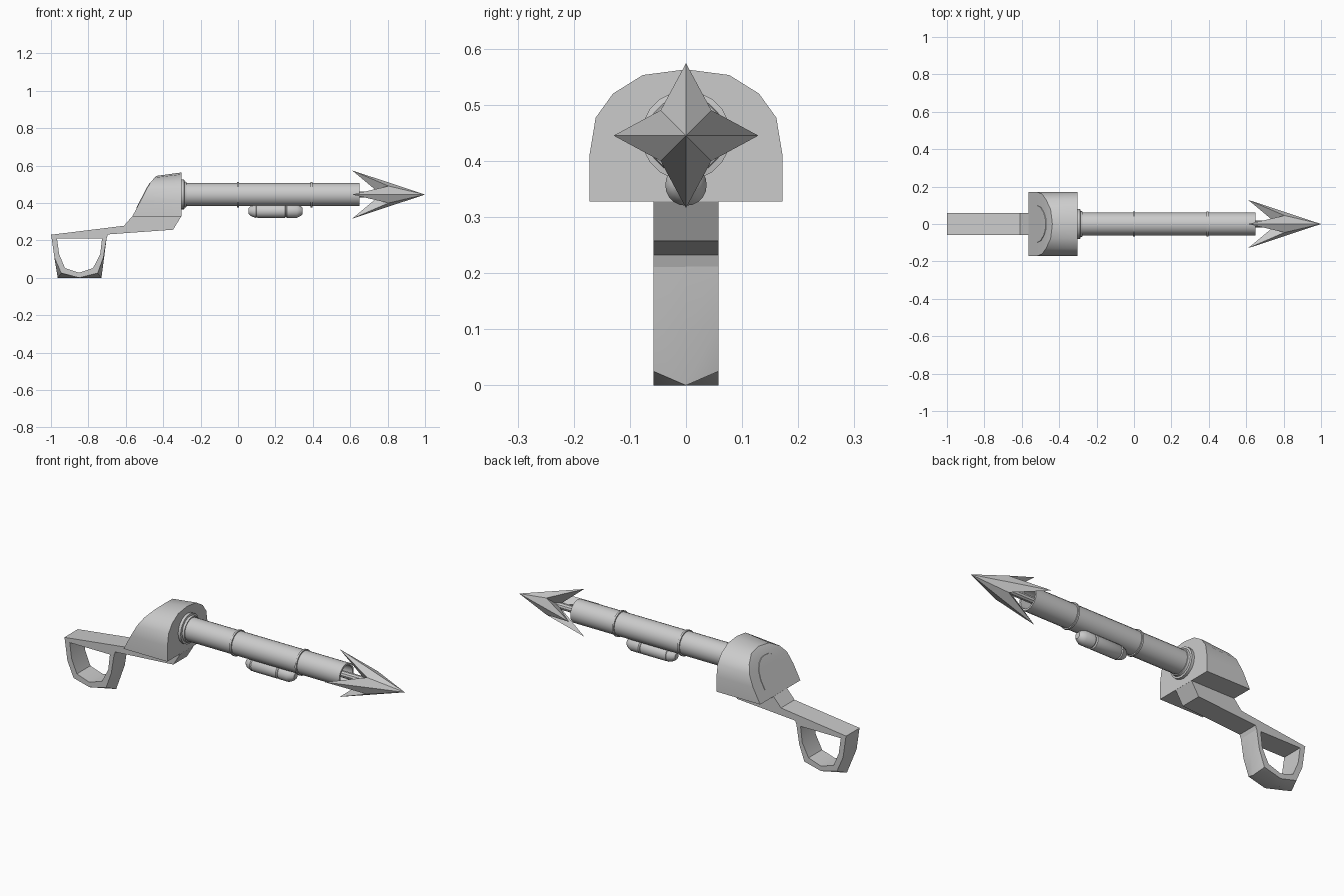
import bpy, bmesh, math

if "Cube" in bpy.data.objects:
    bpy.data.objects.remove(bpy.data.objects["Cube"])

AXIS_Z = 0.445


def make(name, verts, faces, smooth=None):
    mesh = bpy.data.meshes.new(name)
    mesh.from_pydata(verts, [], faces)
    bm = bmesh.new()
    bm.from_mesh(mesh)
    bmesh.ops.remove_doubles(bm, verts=bm.verts, dist=1e-5)
    bmesh.ops.recalc_face_normals(bm, faces=bm.faces)
    bm.to_mesh(mesh)
    bm.free()
    ob = bpy.data.objects.new(name, mesh)
    bpy.context.collection.objects.link(ob)
    if smooth:
        bpy.ops.object.select_all(action='DESELECT')
        ob.select_set(True)
        bpy.context.view_layer.objects.active = ob
        bpy.ops.object.shade_smooth_by_angle(angle=math.radians(smooth))
    return ob


def lathe_x(name, profile, z=AXIS_Z, n=20):
    """Revolve (x, radius) points about a line parallel to x."""
    verts, faces = [], []
    for x, r in profile:
        for k in range(n):
            a = 2 * math.pi * k / n
            verts.append((x, r * math.cos(a), z + r * math.sin(a)))
    for i in range(len(profile) - 1):
        for k in range(n):
            j = (k + 1) % n
            faces.append((i * n + k, i * n + j, (i + 1) * n + j, (i + 1) * n + k))
    return make(name, verts, faces, 35)


# Barrel: hollow tube with open muzzle, collar and bands
lathe_x("barrel", [(-0.31, 0), (-0.31, 0.062), (0.65, 0.062), (0.65, 0.052), (0.2, 0.052), (0.2, 0)])
lathe_x("barrel_collar", [(-0.315, 0.06), (-0.315, 0.08), (-0.288, 0.08), (-0.286, 0.07),
                          (-0.275, 0.067), (-0.275, 0.06)])
for i, x in enumerate((0.0, 0.392)):
    lathe_x(f"barrel_band_{i + 1}", [(x - 0.005, 0.06), (x - 0.005, 0.068),
                                     (x + 0.005, 0.068), (x + 0.005, 0.06)])

# Gas canister below the barrel
lathe_x("canister", [(0.056, 0), (0.056, 0.016), (0.068, 0.027), (0.095, 0.037), (0.1, 0.034),
                     (0.105, 0.037), (0.25, 0.037), (0.256, 0.032), (0.262, 0.037),
                     (0.315, 0.037), (0.336, 0.026), (0.346, 0.016), (0.346, 0)], z=0.357)

# Harpoon shaft and four-barbed head
lathe_x("harpoon_shaft", [(0.19, 0), (0.19, 0.018), (0.79, 0.018), (0.79, 0)], n=10)
verts = [(1.0, 0, AXIS_Z), (0.765, 0, AXIS_Z)]
for k in range(8):
    x, r = (0.61, 0.129) if k % 2 == 0 else (0.805, 0.064)
    a = k * math.pi / 4
    verts.append((x, r * math.cos(a), AXIS_Z + r * math.sin(a)))
faces = []
for k in range(8):
    p, q = 2 + k, 2 + (k + 1) % 8
    faces += [(0, p, q), (1, p, q)]
make("harpoon_head", verts, faces)


# Housing: arched section with a curved, sloping back
BACK = [(0.328, -0.565), (0.41, -0.522), (0.477, -0.488), (0.52, -0.462), (0.545, -0.436)]


def back_x(z):
    for (z0, x0), (z1, x1) in zip(BACK, BACK[1:]):
        if z <= z1:
            return x0 + (x1 - x0) * (z - z0) / (z1 - z0)
    return BACK[-1][1]


def arch_block(name, half, front_x=None, push=0.0, drop=0.0):
    """Loft an arch (y, z half outline) from the front to the curved back."""
    verts, faces = [], []
    n = len(half)
    for y, z in half:
        zb = z - drop * max(0.0, (z - 0.41) / 0.15)
        xb = back_x(zb) - push
        xf = xb + 0.02 if front_x is None else front_x
        verts += [(xf, y, z), (xf, -y, z), (xb, y, zb), (xb, -y, zb)]
    for i in range(n - 1):
        a, b = 4 * i, 4 * i + 4
        last = i == n - 2
        faces += [(a, b, b + 2, a + 2), (a + 1, b + 1, b + 3, a + 3)]
        for o in (0, 2):
            faces.append((a + o, a + o + 1, b + o) if last else
                         (a + o, a + o + 1, b + o + 1, b + o))
    faces.append((0, 1, 3, 2))
    return make(name, verts, faces, 30)


arch_block("housing", [(0.172, 0.328), (0.172, 0.41), (0.161, 0.477), (0.13, 0.52),
                       (0.077, 0.553), (0, 0.563)], front_x=-0.303, drop=0.018)
arch_block("back_panel", [(0.1, 0.372), (0.1, 0.42), (0.088, 0.462), (0.06, 0.49),
                          (0.03, 0.504), (0, 0.506)], push=0.003)

# Stock: side profile extruded across the width
W = 0.058
prof = [(-1.0, 0.23), (-0.61, 0.278), (-0.565, 0.329), (-0.303, 0.329), (-0.347, 0.257),
        (-0.695, 0.232), (-0.703, 0.21), (-0.996, 0.21)]
n = len(prof)
make("stock", [(x, s * W, z) for s in (-1, 1) for x, z in prof],
     [tuple(range(n)), tuple(range(n, 2 * n))] +
     [(i, (i + 1) % n, n + (i + 1) % n, n + i) for i in range(n)])

# Grip loop: lower corners are full along the middle and chamfered at both sides
inner = [(-0.968, 0.21), (-0.956, 0.125), (-0.925, 0.052), (-0.85, 0.027),
         (-0.775, 0.052), (-0.737, 0.125), (-0.727, 0.21)]
mid = [(-0.997, 0.215), (-0.98, 0.1), (-0.964, 0.0), (-0.85, 0.0),
       (-0.73, 0.0), (-0.717, 0.1), (-0.702, 0.215)]
side = [(-0.997, 0.215), (-0.982, 0.11), (-0.945, 0.025), (-0.85, 0.0),
        (-0.75, 0.025), (-0.719, 0.11), (-0.702, 0.215)]
rows = [(side, -W), (mid, 0), (side, W), (inner, W), (inner, -W)]
m = len(inner)
verts = [(x, y, z) for pts, y in rows for x, z in pts]
faces = []
for r in range(5):
    s = (r + 1) % 5
    faces += [(r * m + i, r * m + i + 1, s * m + i + 1, s * m + i) for i in range(m - 1)]
faces += [tuple(r * m + e for r in range(5)) for e in (0, m - 1)]
make("grip_loop", verts, faces, 40)
